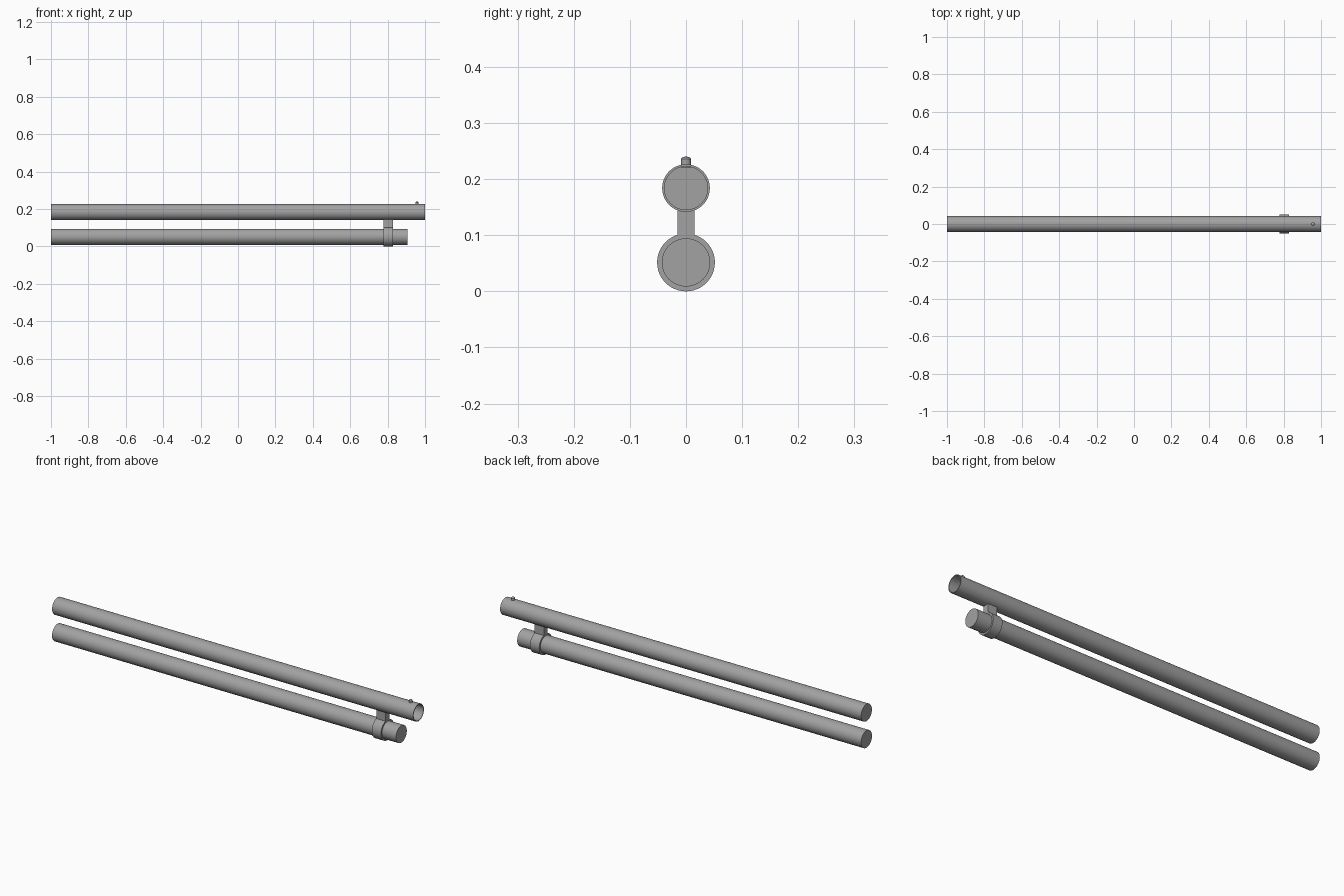
import bpy, bmesh, math
from mathutils import Matrix

if "Cube" in bpy.data.objects:
    bpy.data.objects.remove(bpy.data.objects["Cube"])

steel = bpy.data.materials.new("steel grey")
steel.diffuse_color = (0.36, 0.36, 0.36, 1)
steel.use_nodes = True
steel.node_tree.nodes["Principled BSDF"].inputs["Base Color"].default_value = steel.diffuse_color


def finish(name, bm):
    bmesh.ops.recalc_face_normals(bm, faces=bm.faces)
    me = bpy.data.meshes.new(name)
    bm.to_mesh(me)
    bm.free()
    me.materials.append(steel)
    ob = bpy.data.objects.new(name, me)
    bpy.context.collection.objects.link(ob)
    bpy.context.view_layer.objects.active = ob
    ob.select_set(True)
    bpy.ops.object.shade_smooth_by_angle(angle=math.radians(35))
    ob.select_set(False)
    return ob


def lathe(name, profile, origin, axis, sides=48):
    """Revolve (distance along axis, radius) points; first and last rings are capped."""
    bm = bmesh.new()
    rings = []
    for d, r in profile:
        ring = []
        for i in range(sides):
            a = 2 * math.pi * i / sides
            u, v = r * math.cos(a), r * math.sin(a)
            co = (d, u, v) if axis == 'X' else (u, v, d)
            ring.append(bm.verts.new([c + o for c, o in zip(co, origin)]))
        rings.append(ring)
    for a, b in zip(rings, rings[1:]):
        for i in range(sides):
            j = (i + 1) % sides
            bm.faces.new((a[i], a[j], b[j], b[i]))
    bm.faces.new(rings[0])
    bm.faces.new(rings[-1])
    return finish(name, bm)


# upper barrel with hollow bore open at the +x end
lathe("upper_barrel", [(-1, 0.0425), (1, 0.0425), (1, 0.0385), (-0.99, 0.0385)],
      (0, 0, 0.184), 'X')

# solid lower tube
lathe("lower_tube", [(-1, 0.043), (0.905, 0.043)], (0, 0, 0.0515), 'X')

# clamp ring around the lower tube
lathe("clamp_ring", [(0.777, 0.0515), (0.828, 0.0515)], (0, 0, 0.0515), 'X')

# bracket joining the ring to the barrel
bm = bmesh.new()
bmesh.ops.create_cube(bm, size=1, matrix=Matrix.Translation((0.8025, 0, 0.12))
                      @ Matrix.Diagonal((0.051, 0.03, 0.05, 1)))
finish("bracket", bm)

# front sight bead
lathe("sight_bead", [(0.221, 0.009), (0.236, 0.009), (0.239, 0.006), (0.240, 0.002)],
      (0.957, 0, 0), 'Z', 16)
